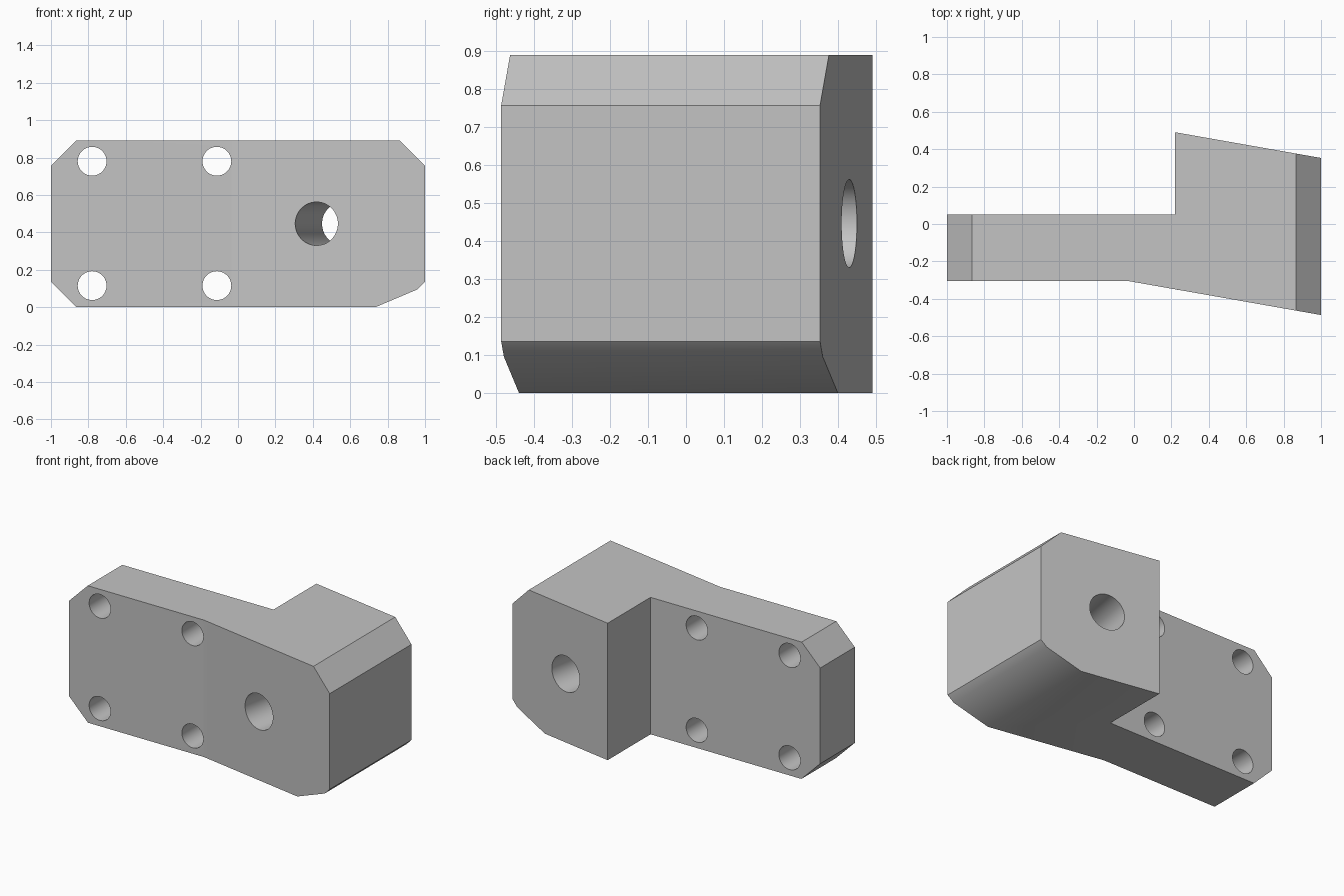
import bpy
import bmesh
import math
from mathutils import Matrix, Vector

if "Cube" in bpy.data.objects:
    bpy.data.objects.remove(bpy.data.objects["Cube"], do_unlink=True)

grey = bpy.data.materials.new("plain_grey")
grey.use_nodes = True
colour = (0.55, 0.55, 0.55, 1)
grey.diffuse_color = colour
grey.node_tree.nodes["Principled BSDF"].inputs["Base Color"].default_value = colour


def add_object(name, bm):
    bmesh.ops.recalc_face_normals(bm, faces=bm.faces)
    mesh = bpy.data.meshes.new(name)
    bm.to_mesh(mesh)
    bm.free()
    mesh.materials.append(grey)
    obj = bpy.data.objects.new(name, mesh)
    bpy.context.collection.objects.link(obj)
    return obj


def prism(name, points, offset):
    """Extrude a closed outline along an offset vector."""
    bm = bmesh.new()
    face = bm.faces.new([bm.verts.new(p) for p in points])
    result = bmesh.ops.extrude_face_region(bm, geom=[face])
    verts = [g for g in result["geom"] if isinstance(g, bmesh.types.BMVert)]
    bmesh.ops.translate(bm, verts=verts, vec=Vector(offset))
    return add_object(name, bm)


def drill(name, radius, x, y, z, angle=0):
    """Cylinder lying along y, turned about z by the angle."""
    bm = bmesh.new()
    place = (Matrix.Translation((x, y, z)) @ Matrix.Rotation(-angle, 4, "Z")
             @ Matrix.Rotation(math.pi / 2, 4, "X"))
    bmesh.ops.create_cone(bm, cap_ends=True, segments=64, radius1=radius,
                          radius2=radius, depth=2, matrix=place)
    return add_object(name, bm)


def combine(target, cutter, operation):
    mod = target.modifiers.new(cutter.name, "BOOLEAN")
    mod.object = cutter
    mod.operation = operation
    mod.solver = "EXACT"
    bpy.ops.object.select_all(action="DESELECT")
    bpy.context.view_layer.objects.active = target
    target.select_set(True)
    bpy.ops.object.modifier_apply(modifier=mod.name)
    bpy.data.objects.remove(cutter, do_unlink=True)


# Bracket body: flat plate with a thicker, slanted block at its left end
tilt = math.radians(10)
slope = math.tan(tilt)
kink = -0.03
plan = [(-1, -0.305), (kink, -0.305), (1, -0.305 - (1 - kink) * slope),
        (1, 0.353), (0.22, 0.353 + 0.78 * slope), (0.22, 0.05), (-1, 0.05)]
bracket = prism("bracket", [(x, y, -0.1) for x, y in plan], (0, 0, 1.2))

# Chamfered outline trims the corners
outline = [(-0.865, 0), (0.735, 0), (0.96, 0.095), (1, 0.135), (1, 0.757),
           (0.867, 0.89), (-0.867, 0.89), (-1, 0.757), (-1, 0.135)]
trim = prism("trim", [(x, -1, z) for x, z in outline], (0, 2, 0))
combine(bracket, trim, "INTERSECT")

# Four plate holes and one slanted block hole
for x in (-0.78, -0.113):
    for z in (0.115, 0.78):
        combine(bracket, drill("plate_hole", 0.077, x, 0, z), "DIFFERENCE")
block_hole = drill("block_hole", 0.116, 0.493, 0.03, 0.446, tilt)
combine(bracket, block_hole, "DIFFERENCE")

bpy.context.view_layer.objects.active = bracket
bracket.select_set(True)
bpy.ops.object.shade_smooth_by_angle(angle=math.radians(30))
